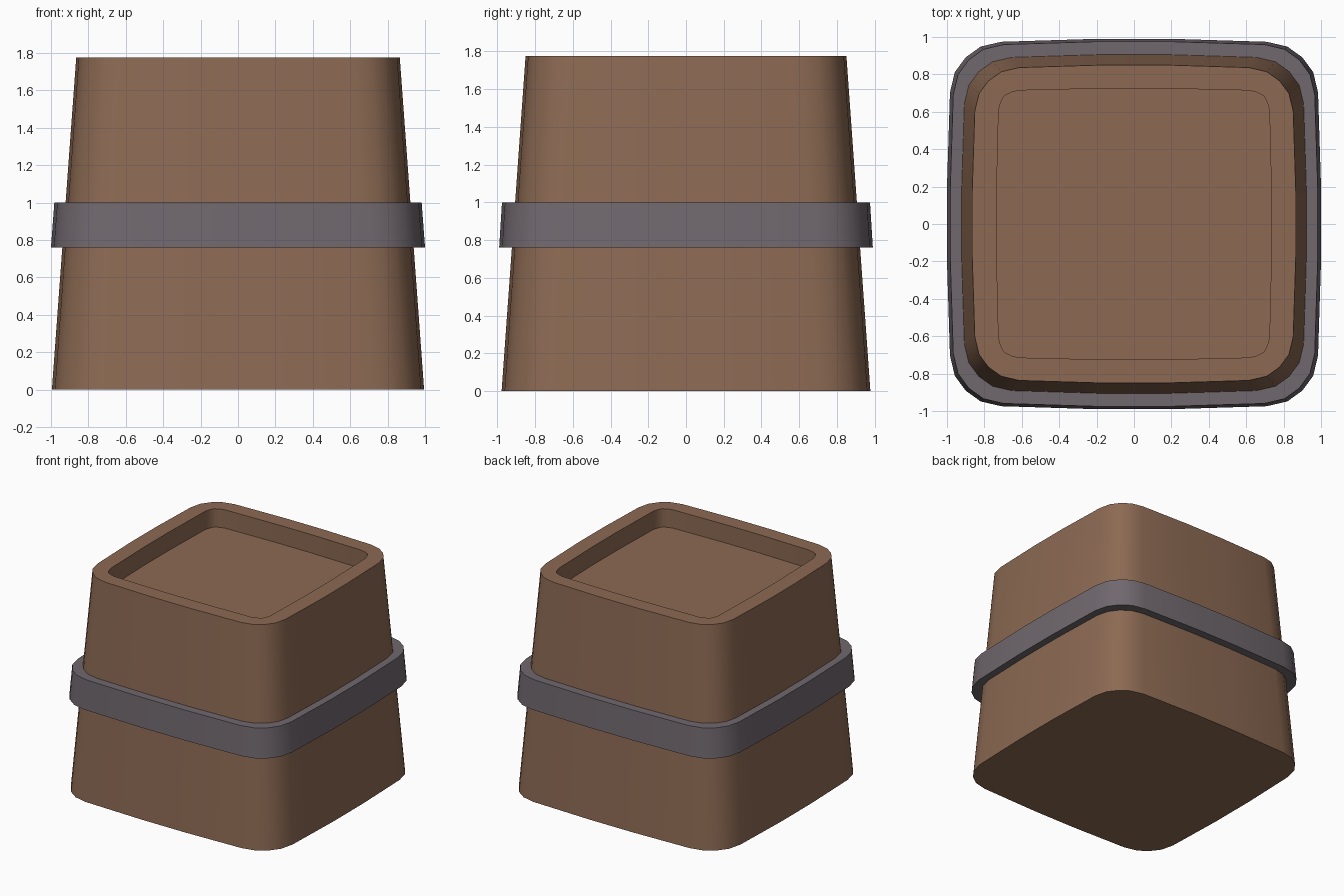
import bpy, bmesh, math

if "Cube" in bpy.data.objects:
    bpy.data.objects.remove(bpy.data.objects["Cube"])

# One quarter of the rounded, slightly bowed square outline (unit half-size)
OUTER = [(1.0, 0.2), (0.984, 0.71), (0.958, 0.82), (0.90, 0.90),
         (0.82, 0.958), (0.71, 0.984), (0.2, 1.0)]
# Tighter-cornered version for the lid recess
RECESS = [(1.0, 0.2), (0.985, 0.84), (0.972, 0.89), (0.945, 0.945),
          (0.89, 0.972), (0.84, 0.985), (0.2, 1.0)]


def outline(quarter):
    """Mirror a quarter outline into a full counter-clockwise loop."""
    full = list(quarter)
    full += [(-x, y) for x, y in reversed(quarter)]
    full += [(-x, -y) for x, y in quarter]
    full += [(x, -y) for x, y in reversed(quarter)]
    return full


def material(name, rgb):
    m = bpy.data.materials.new(name)
    m.diffuse_color = (*rgb, 1.0)
    m.use_nodes = True
    m.node_tree.nodes["Principled BSDF"].inputs["Base Color"].default_value = m.diffuse_color
    return m


def loft(name, rings, mat, closed=False):
    """Skin rings (quarter, half x, half y, z); cap the ends or close the loop."""
    bm = bmesh.new()
    loops = [[bm.verts.new((x * hx, y * hy, z)) for x, y in outline(q)]
             for q, hx, hy, z in rings]
    pairs = list(zip(loops, loops[1:]))
    if closed:
        pairs.append((loops[-1], loops[0]))
    else:
        bm.faces.new(list(reversed(loops[0])))
        bm.faces.new(loops[-1])
    n = len(loops[0])
    for a, b in pairs:
        for i in range(n):
            j = (i + 1) % n
            bm.faces.new((a[i], a[j], b[j], b[i]))
    bmesh.ops.recalc_face_normals(bm, faces=bm.faces)
    me = bpy.data.meshes.new(name)
    bm.to_mesh(me)
    bm.free()
    me.materials.append(mat)
    ob = bpy.data.objects.new(name, me)
    bpy.context.collection.objects.link(ob)
    bpy.ops.object.select_all(action='DESELECT')
    ob.select_set(True)
    bpy.context.view_layer.objects.active = ob
    bpy.ops.object.shade_smooth_by_angle(angle=math.radians(40))
    return ob


brown = material("brown", (0.262, 0.143, 0.086))
grey = material("purple_grey", (0.162, 0.138, 0.156))

# Tapered body with a shallow recess in the top
loft("body", [
    (OUTER, 0.995, 0.977, 0.0),
    (OUTER, 0.865, 0.85, 1.775),
    (RECESS, 0.735, 0.725, 1.775),
    (RECESS, 0.735, 0.725, 1.625),
], brown)

# Band around the middle, its inner side buried in the body
loft("band", [
    (OUTER, 1.0, 0.99, 0.76),
    (OUTER, 0.982, 0.975, 1.0),
    (OUTER, 0.88, 0.87, 1.0),
    (OUTER, 0.88, 0.87, 0.76),
], grey, closed=True)
